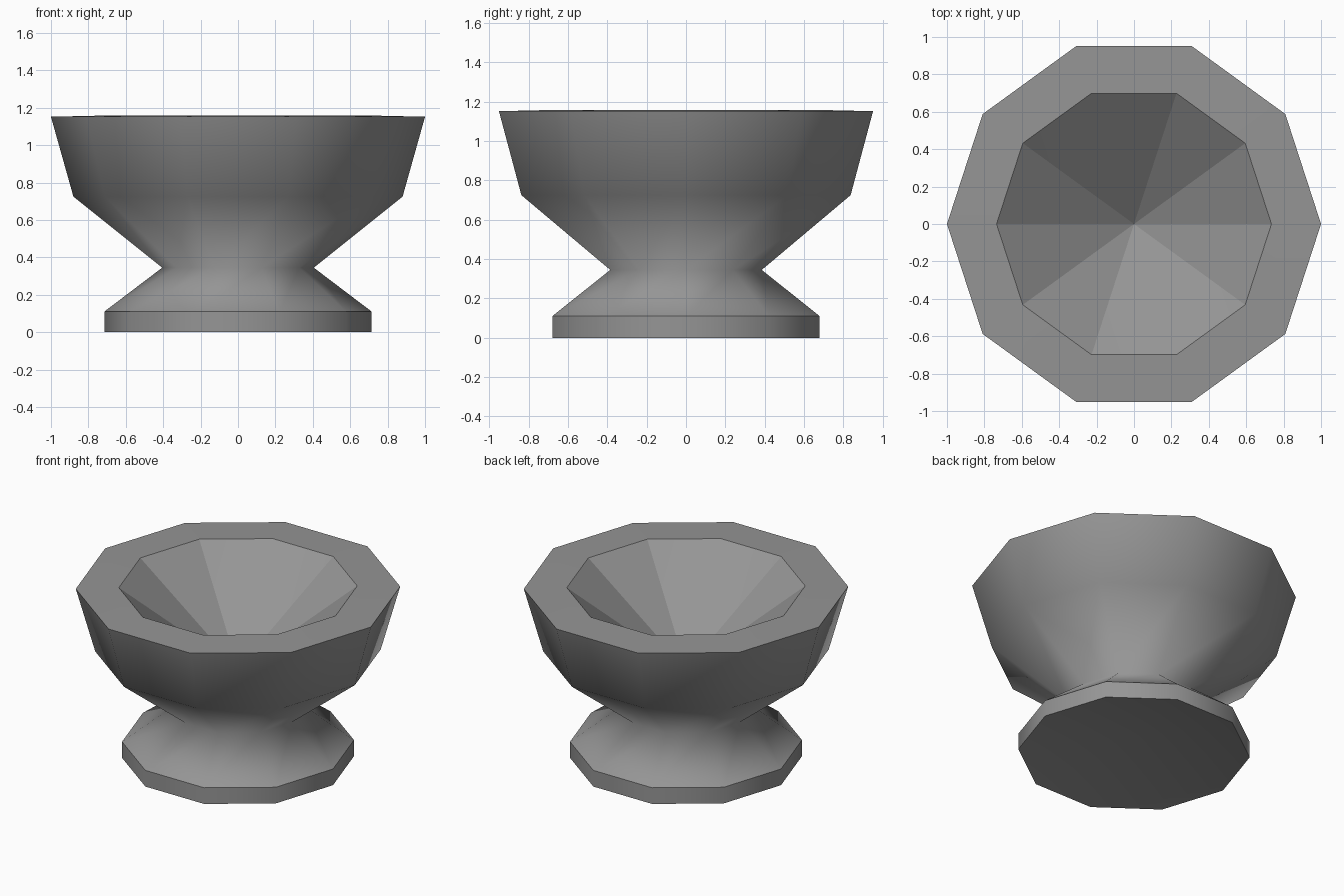
import bpy
import bmesh
from math import cos, sin, tau

SIDES = 10

cube = bpy.data.objects.get("Cube")
if cube:
    bpy.data.objects.remove(cube, do_unlink=True)


def make_material(name, color):
    mat = bpy.data.materials.new(name)
    mat.use_nodes = True
    mat.diffuse_color = color
    mat.node_tree.nodes["Principled BSDF"].inputs["Base Color"].default_value = color
    return mat


def add_ring(bm, radius, z):
    return [bm.verts.new((radius * cos(tau * i / SIDES),
                          radius * sin(tau * i / SIDES), z))
            for i in range(SIDES)]


def add_cone(bm, ring, tip_z):
    tip = bm.verts.new((0, 0, tip_z))
    for a, b in zip(ring, ring[1:] + ring[:1]):
        bm.faces.new((a, b, tip))
    return tip


# Profile from the foot to the inner rim: radius, height, crisp edge
profile = [
    (0.715, 0.0, True),     # foot bottom
    (0.715, 0.11, True),    # foot top
    (0.405, 0.345, False),  # waist
    (0.88, 0.725, False),   # shoulder
    (1.0, 1.152, True),     # outer rim
    (0.735, 1.158, True),   # inner rim
]

bm = bmesh.new()
rings = [add_ring(bm, r, z) for r, z, crisp in profile]

# Outer walls and rim
for low, high in zip(rings, rings[1:]):
    for i in range(SIDES):
        j = (i + 1) % SIDES
        bm.faces.new((low[i], low[j], high[j], high[i]))

# Shallow dished underside and deep conical hollow
add_cone(bm, rings[0][::-1], 0.12)
hollow_tip = add_cone(bm, rings[-1], 0.6)

# Smooth walls with crisp foot and rim edges
for face in bm.faces:
    face.smooth = True
for ring, (r, z, crisp) in zip(rings, profile):
    for i in range(SIDES):
        edge = bm.edges.get((ring[i], ring[(i + 1) % SIDES]))
        edge.smooth = not crisp

# Facet creases inside the hollow, left soft on one opposite pair
for i, vert in enumerate(rings[-1]):
    bm.edges.get((vert, hollow_tip)).smooth = i % 5 == 3

mesh = bpy.data.meshes.new("pedestal_bowl")
bm.to_mesh(mesh)
bm.free()
mesh.materials.append(make_material("stone grey", (0.3, 0.3, 0.3, 1)))
bowl = bpy.data.objects.new("pedestal_bowl", mesh)
bpy.context.collection.objects.link(bowl)
